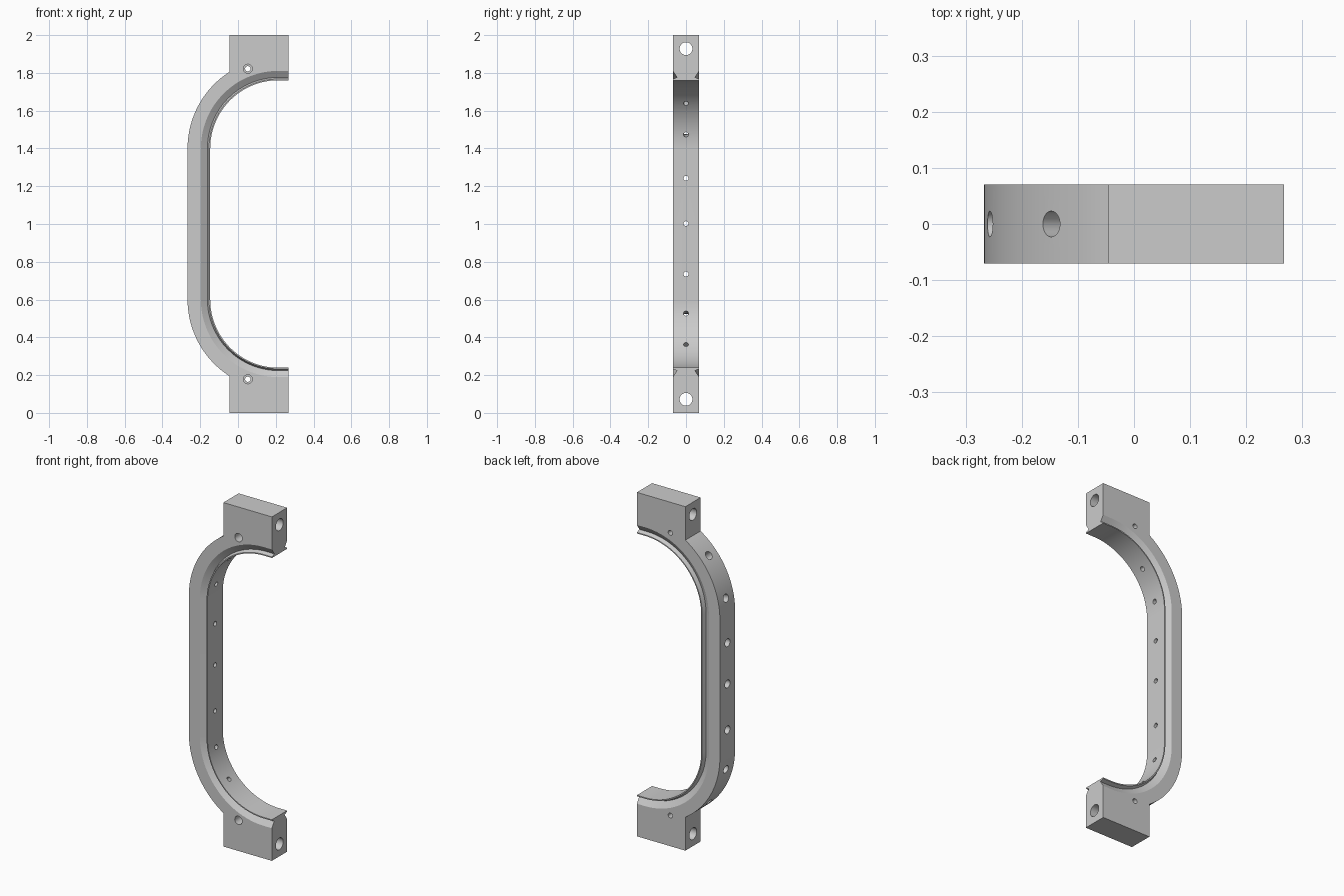
import bpy, bmesh
from math import sin, cos, pi, sqrt, asin
from mathutils import Vector, Matrix

if "Cube" in bpy.data.objects:
    bpy.data.objects.remove(bpy.data.objects["Cube"])

CX, CZ, R, RO = 0.214, 1.4, 0.361, 0.481   # corner centre, inner and outer radius
HW, XR, XB = 0.07, 0.267, -0.045           # half depth, right end, block left side
N = 32


def path(r, end_x):
    """Upper half of the inner path at radius r, from the end to the straight side."""
    pts = [(end_x, CZ + r)]
    for i in range(N + 1):
        a = pi / 2 + i / N * pi / 2
        pts.append((CX + r * cos(a), CZ + r * sin(a)))
    return pts


def both(pts):
    return pts + [(x, 2 - z) for x, z in reversed(pts)]


def new_object(name, bm):
    bmesh.ops.recalc_face_normals(bm, faces=bm.faces)
    me = bpy.data.meshes.new(name)
    bm.to_mesh(me)
    bm.free()
    ob = bpy.data.objects.new(name, me)
    bpy.context.collection.objects.link(ob)
    return ob


# Handle body with end blocks: outline extruded in depth
a0 = pi - asin(sqrt(RO**2 - (CX - XB)**2) / RO)
outer = [(XR, 2), (XB, 2)]
for i in range(N + 1):
    a = a0 + (pi - a0) * i / N
    outer.append((CX + RO * cos(a), CZ + RO * sin(a)))
outline = both(outer) + both(path(R, XR))[::-1]
bm = bmesh.new()
face = bm.faces.new([bm.verts.new((x, -HW, z)) for x, z in outline])
ext = bmesh.ops.extrude_face_region(bm, geom=[face])
bmesh.ops.translate(bm, vec=(0, 2 * HW, 0),
                    verts=[v for v in ext["geom"] if isinstance(v, bmesh.types.BMVert)])
body = new_object("handle_frame", bm)

cut = bmesh.new()


def groove(side):
    """V groove swept along the inner edge, leaving a thin lip."""
    section = [(0.006, 0.071), (0.015, 0.047), (0.0511, 0.071)]
    rings = [[cut.verts.new((x, side * y, z)) for x, z in both(path(R + d, 0.3))]
             for d, y in section]
    for k in range(3):
        p, q = rings[k], rings[(k + 1) % 3]
        for i in range(len(p) - 1):
            cut.faces.new((p[i], p[i + 1], q[i + 1], q[i]))
    for i in (0, -1):
        cut.faces.new([r[i] for r in rings])


def hole(start, direction, profile, n=32):
    """Stepped round cutter: profile is (distance along direction, radius)."""
    rot = Vector(direction).to_track_quat('Z', 'Y').to_matrix().to_4x4()
    m = Matrix.Translation(start) @ rot
    rings = [[cut.verts.new(m @ Vector((r * cos(2 * pi * i / n), r * sin(2 * pi * i / n), t)))
              for i in range(n)] for t, r in profile]
    for p, q in zip(rings, rings[1:]):
        for i in range(n):
            j = (i + 1) % n
            cut.faces.new((p[i], p[j], q[j], q[i]))
    cut.faces.new(rings[0])
    cut.faces.new(rings[-1])


groove(-1)
groove(1)

# Counterbored holes through the rim: straight part, then the corners
rim = [(-0.03, 0.023), (0.06, 0.023), (0.06, 0.013), (0.16, 0.013)]
for z in (1.242, 1.002, 0.735):
    hole((CX - RO, 0, z), (1, 0, 0), rim)
for ang in (0.205, 0.72):
    for s in (1, -1):
        d = Vector((cos(ang), 0, -s * sin(ang)))
        hole(Vector((CX, 0, 1 + s * (CZ - 1))) - d * RO, d, rim)

# End block holes: across in x, and counterbored from the front
for s in (1, -1):
    hole((-0.2, 0, 1 + s * 0.928), (1, 0, 0), [(0, 0.034), (0.6, 0.034)])
    hole((0.052, -HW, 1 + s * 0.822), (0, 1, 0),
         [(-0.02, 0.024), (0.07, 0.024), (0.07, 0.014), (0.17, 0.014)])

cutter = new_object("cutter", cut)
cutter.hide_render = True

# Apply the cut and shade
mod = body.modifiers.new("cut", 'BOOLEAN')
mod.operation = 'DIFFERENCE'
mod.solver = 'EXACT'
mod.object = cutter
bpy.context.view_layer.objects.active = body
body.select_set(True)
bpy.ops.object.modifier_apply(modifier="cut")
bpy.data.objects.remove(cutter)
bpy.ops.object.shade_smooth_by_angle(angle=0.5)
